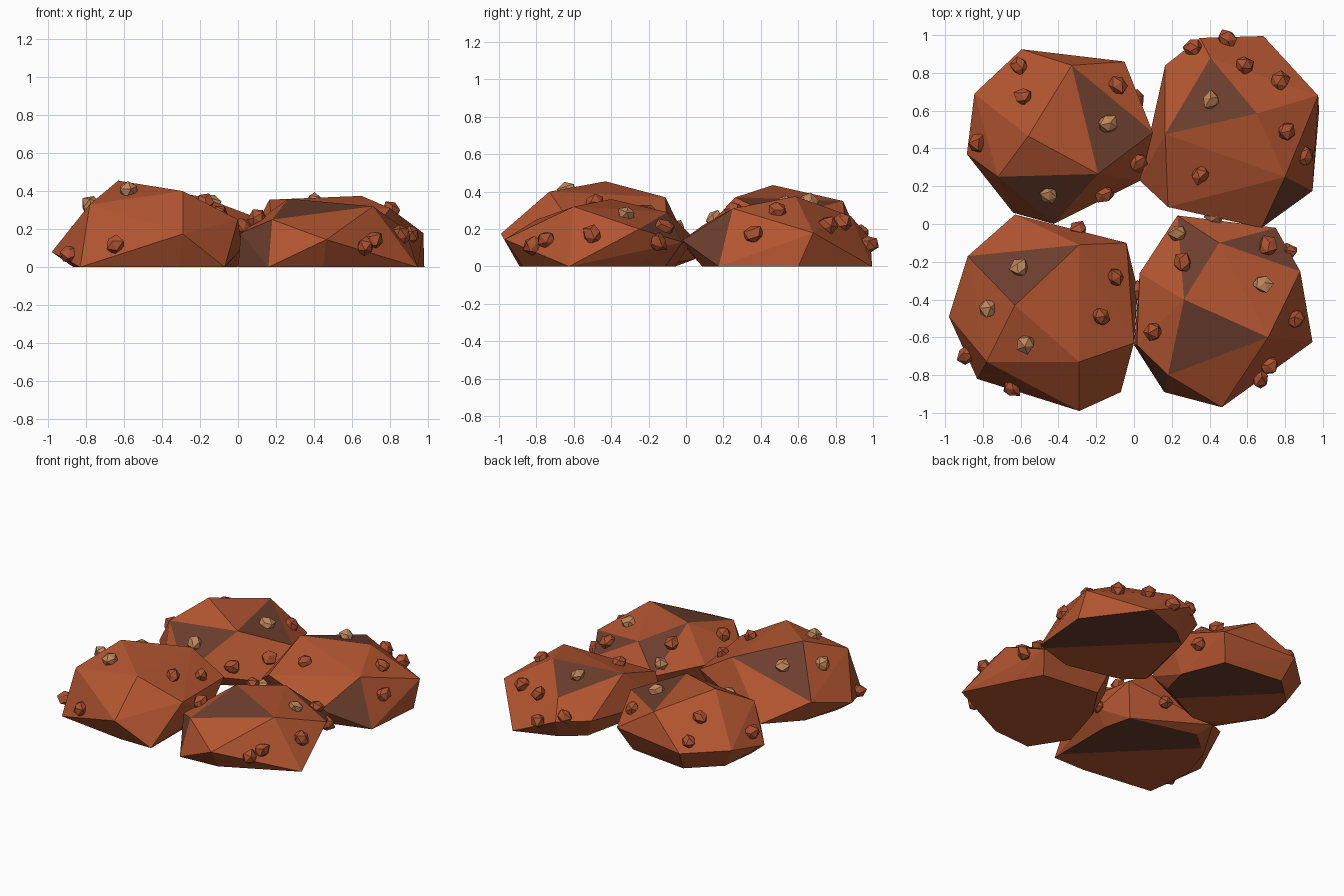
import bpy
import bmesh
import random
from mathutils import Vector, Matrix
from mathutils.bvhtree import BVHTree

random.seed(4)
DOWN = Vector((0, 0, -1))
DIAGONAL = Vector((1, 1, 0))

default_cube = bpy.data.objects.get("Cube")
if default_cube is not None:
    bpy.data.objects.remove(default_cube, do_unlink=True)


def make_material(name, red, green, blue):
    colour = (red, green, blue, 1)
    material = bpy.data.materials.new(name)
    material.use_nodes = True
    material.diffuse_color = colour
    material.node_tree.nodes["Principled BSDF"].inputs["Base Color"].default_value = colour
    return material


rust = make_material("rust rock", .45, .091, .03)
umber = make_material("umber rock", .15, .048, .027)
pebble_rust = make_material("rust pebble", .41, .083, .03)
pebble_tan = make_material("tan pebble", .54, .24, .105)


def make_object(name, builder, materials):
    mesh = bpy.data.meshes.new(name)
    builder.to_mesh(mesh)
    builder.free()
    for material in materials:
        mesh.materials.append(material)
    new_object = bpy.data.objects.new(name, mesh)
    bpy.context.collection.objects.link(new_object)


def make_pebble(name, surface, spot, material):
    """Small faceted stone resting on the rock, pointing along its normal."""
    place, normal = surface.ray_cast(Vector((*spot, 2)), DOWN)[:2]
    if place is None:
        place, normal = surface.find_nearest(Vector((*spot, .12)))[:2]
    builder = bmesh.new()
    bmesh.ops.create_icosphere(builder, subdivisions=1, radius=.052)
    for vert in builder.verts:
        vert.co *= random.uniform(.8, 1.2)
    turn = normal.to_track_quat('Z', 'Y').to_matrix().to_4x4()
    spin = Matrix.Rotation(random.uniform(0, 6), 4, 'Z')
    builder.transform(Matrix.Translation(place + normal * .008) @ turn @ spin)
    make_object(name, builder, [material])


def make_boulder(name, crown, rim, umber_spots, tan_spots, rust_spots, umber_base):
    """Convex faceted rock: crown and rim corners over a narrower flat base."""
    builder = bmesh.new()
    rim_corners = [Vector(corner) for corner in rim]
    centre = sum(rim_corners, Vector()) / len(rim_corners)
    centre.z = 0
    for corner in crown:
        builder.verts.new(corner)
    for corner in rim_corners:
        builder.verts.new(corner)
        foot = centre.lerp(corner, .8)
        foot.z = 0
        builder.verts.new(foot)
    bmesh.ops.convex_hull(builder, input=builder.verts[:])
    loose = [vert for vert in builder.verts if not vert.link_faces]
    bmesh.ops.delete(builder, geom=loose, context='VERTS')
    bmesh.ops.recalc_face_normals(builder, faces=builder.faces[:])
    builder.normal_update()
    builder.faces.ensure_lookup_table()
    surface = BVHTree.FromBMesh(builder)

    # Pebbles
    for kind, spots, material in (("tan", tan_spots, pebble_tan),
                                  ("rust", rust_spots, pebble_rust)):
        for number, spot in enumerate(spots):
            make_pebble(f"{name}_{kind}_pebble_{number}", surface, spot, material)

    # Umber facets on the upper side
    for spot in umber_spots:
        index = surface.ray_cast(Vector((*spot, 2)), DOWN)[2]
        if index is not None:
            builder.faces[index].material_index = 1

    # Umber half of the flat base, cut along a diagonal
    if umber_base:
        base = [face for face in builder.faces if face.normal.z < -.99]
        edges = {edge for face in base for edge in face.edges}
        verts = {vert for face in base for vert in face.verts}
        bmesh.ops.bisect_plane(builder, geom=[*verts, *edges, *base],
                               plane_co=centre, plane_no=DIAGONAL)
        builder.normal_update()
        for face in builder.faces:
            offset = face.calc_center_median() - centre
            if face.normal.z < -.99 and offset.dot(DIAGONAL) > 0:
                face.material_index = 1

    make_object(name, builder, [rust, umber])


make_boulder(
    "front_right_boulder",
    crown=[(-.63, -.43, .455), (-.29, -.73, .4), (-.29, -.11, .37), (-.78, -.73, .33)],
    rim=[(-.29, -.99, .175), (-.98, -.49, .08), (-.88, -.17, .18), (-.63, .05, .04),
         (-.04, -.1, .22), (.02, -.35, .1), (0, -.63, .25), (-.07, -.89, 0),
         (-.83, -.82, 0)],
    umber_spots=[(-.8, -.24), (-.54, -.16)],
    tan_spots=[(-.6, -.24), (-.77, -.45), (-.57, -.63)],
    rust_spots=[(-.1, -.28), (-.18, -.49), (-.88, -.69), (-.64, -.86), (-.29, -.03)],
    umber_base=True)

make_boulder(
    "front_left_boulder",
    crown=[(.265, -.4, .36), (.71, -.6, .32), (.45, -.1, .29), (.18, -.8, .25)],
    rim=[(.465, -.97, .145), (.015, -.64, .18), (0, -.64, 0), (.945, -.625, 0),
         (.88, -.25, .2), (.75, -.02, .13), (.23, .045, .15), (.03, -.26, .17),
         (.16, -.89, 0)],
    umber_spots=[(.4, -.6), (.31, -.2), (.7, -.12), (.12, -.77), (.055, -.715)],
    tan_spots=[(.24, -.05), (.68, -.32)],
    rust_spots=[(.26, -.21), (.11, -.57), (.7, -.12), (.83, -.14), (.85, -.5),
                (.71, -.74), (.69, -.84), (.02, -.35)],
    umber_base=False)

make_boulder(
    "back_right_boulder",
    crown=[(-.56, .465, .435), (-.33, .84, .35), (-.19, .265, .37), (-.72, .25, .31)],
    rim=[(-.595, .925, .15), (-.05, .86, .17), (.1, .485, .26), (.035, .23, .08),
         (-.425, 0, .1), (-.64, .06, .03), (-.885, .37, .08), (-.845, .69, .15)],
    umber_spots=[(-.14, .53), (-.42, .18)],
    tan_spots=[(-.45, .16), (-.14, .53)],
    rust_spots=[(-.6, .83), (-.58, .67), (-.82, .43), (-.09, .73), (.05, .68),
                (.01, .33), (-.16, .17)],
    umber_base=True)

make_boulder(
    "back_left_boulder",
    crown=[(.65, .585, .375), (.165, .475, .355), (.405, .88, .27), (.8, .25, .31)],
    rim=[(.975, .68, .18), (.685, .995, 0), (.35, .985, .15), (.165, .84, .15),
         (.945, .175, 0), (.98, .6, 0), (.675, -.02, .14), (.18, .09, .22),
         (.03, .23, .1)],
    umber_spots=[(.41, .65), (.82, .13)],
    tan_spots=[(.41, .65), (.41, .01)],
    rust_spots=[(.32, .93), (.49, .97), (.58, .83), (.77, .75), (.8, .49),
                (.9, .36), (.35, .26)],
    umber_base=True)
